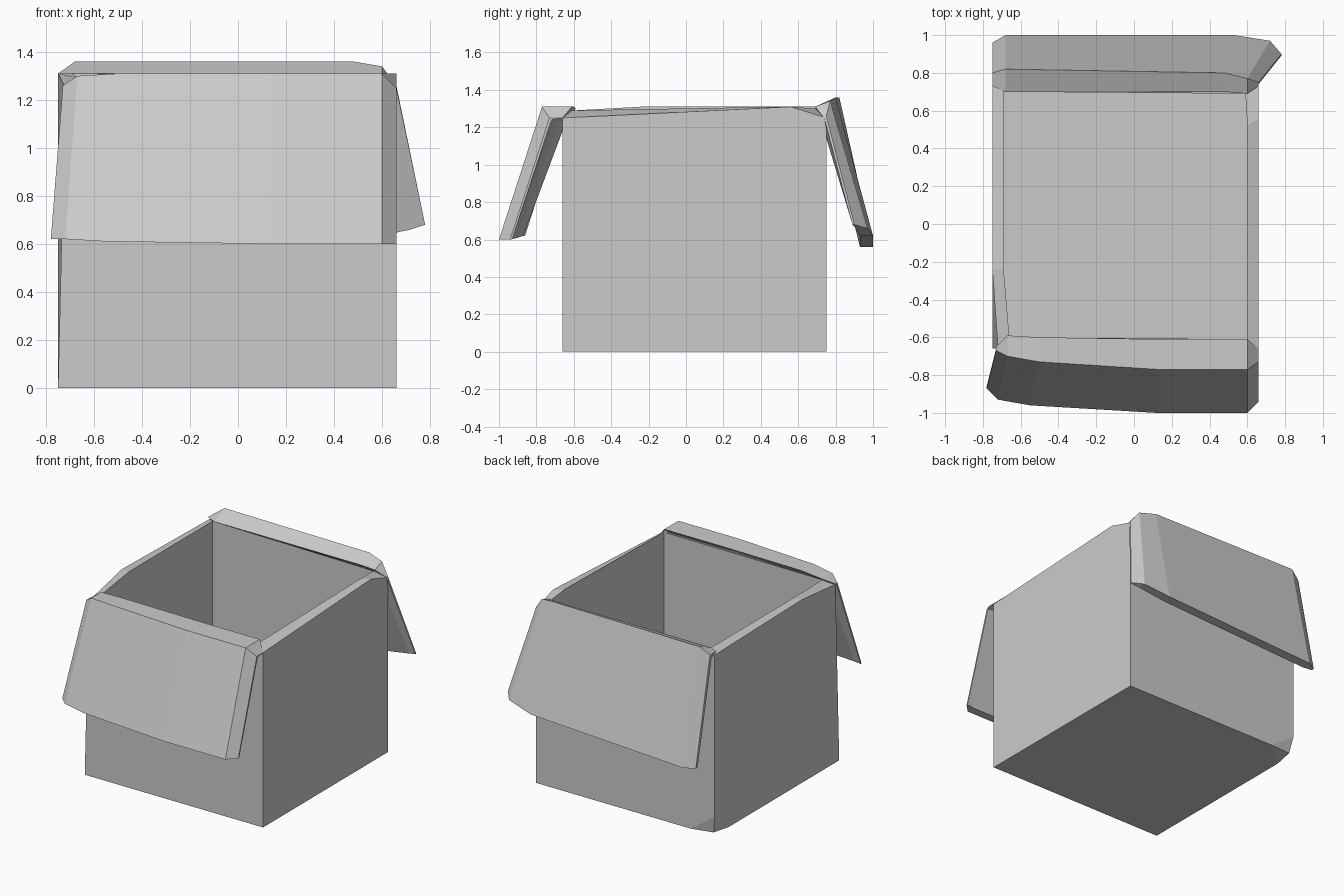
import bpy, bmesh
from mathutils import Vector

if "Cube" in bpy.data.objects:
    bpy.data.objects.remove(bpy.data.objects["Cube"])


def add_object(name, bm):
    bmesh.ops.recalc_face_normals(bm, faces=bm.faces)
    mesh = bpy.data.meshes.new(name)
    bm.to_mesh(mesh)
    bm.free()
    obj = bpy.data.objects.new(name, mesh)
    bpy.context.collection.objects.link(obj)
    return obj


def loft(rings):
    """Skin closed rings of equal length and cap both ends."""
    bm = bmesh.new()
    vs = [[bm.verts.new(p) for p in ring] for ring in rings]
    n = len(rings[0])
    for a, b in zip(vs, vs[1:]):
        for i in range(n):
            j = (i + 1) % n
            bm.faces.new((a[i], a[j], b[j], b[i]))
    bm.faces.new(vs[0])
    bm.faces.new(vs[-1])
    return bm


# Open box: outer and inner outlines with a slightly worn, sagging rim
outer = [(-.75, -.66), (.66, -.66), (.66, .56), (.66, .75), (-.75, .75), (-.75, -.24)]
rim_out = [(-.72, -.66, 1.25), (.66, -.66, 1.25), (.66, .56, 1.31),
           (.66, .75, 1.25), (-.75, .75, 1.29), (-.75, -.24, 1.31)]
rim_in = [(-.66, -.60, 1.29), (.60, -.61, 1.29), (.60, .52, 1.31),
          (.59, .69, 1.30), (-.69, .70, 1.31), (-.69, -.24, 1.31)]
inner = [(-.69, -.61), (.60, -.61), (.60, .52), (.60, .70), (-.69, .70), (-.69, -.24)]
box = loft([[(x, y, 0) for x, y in outer], rim_out, rim_in,
            [(x, y, .06) for x, y in inner]])

# Crushed bottom corner at the back left
a, b, c = Vector((-.56, .75, 0)), Vector((-.75, .59, 0)), Vector((-.75, .75, .13))
normal = (b - a).cross(c - a)
if normal.dot(Vector((-.75, .75, 0)) - a) < 0:
    normal.negate()
cut = bmesh.ops.bisect_plane(box, geom=box.verts[:] + box.edges[:] + box.faces[:],
                             plane_co=a, plane_no=normal, clear_outer=True)
edges = [e for e in cut["geom_cut"] if isinstance(e, bmesh.types.BMEdge)]
cap = bmesh.ops.contextual_create(box, geom=edges)["faces"]
tip = bmesh.ops.poke(box, faces=cap)["verts"][0]
tip.co = (-.73, .73, .01)
add_object("box_body", box)


def flap(name, stations, s, lip_z):
    """Bent flap: top lip resting on the wall, then a slab hanging outwards."""
    rings = []
    for xt, yt, zt, xb, yb, zb, t, lip_y in stations:
        rings.append([(xb, yb, zb), (xt, yt, zt), (xt, lip_y, min(zt, lip_z)),
                      (xt, yt + s * t, zt - 1.1 * t), (xb, yb + s * t, zb)])
    add_object(name, loft(rings))


# Station: top x y z, bottom x y z, thickness, lip inner y
flap("front_flap", [
    (-.73, -.67, 1.26, -.78, -.87, .62, .01, -.65),
    (-.67, -.70, 1.30, -.72, -.93, .62, .06, -.59),
    (-.50, -.73, 1.31, -.55, -.96, .61, .06, -.60),
    (.13, -.77, 1.31, .12, -1.0, .60, .06, -.61),
    (.60, -.77, 1.31, .60, -1.0, .60, .06, -.61),
    (.66, -.73, 1.25, .66, -.94, .60, .01, -.66)], 1, 1.31)

flap("back_flap", [
    (-.75, .80, 1.31, -.75, .96, .56, .02, .73),
    (-.68, .82, 1.36, -.68, 1.0, .56, .07, .70),
    (.48, .80, 1.36, .53, 1.0, .62, .07, .70),
    (.60, .77, 1.34, .72, .97, .66, .06, .69),
    (.66, .75, 1.26, .78, .90, .68, .01, .73)], -1, 1.31)
